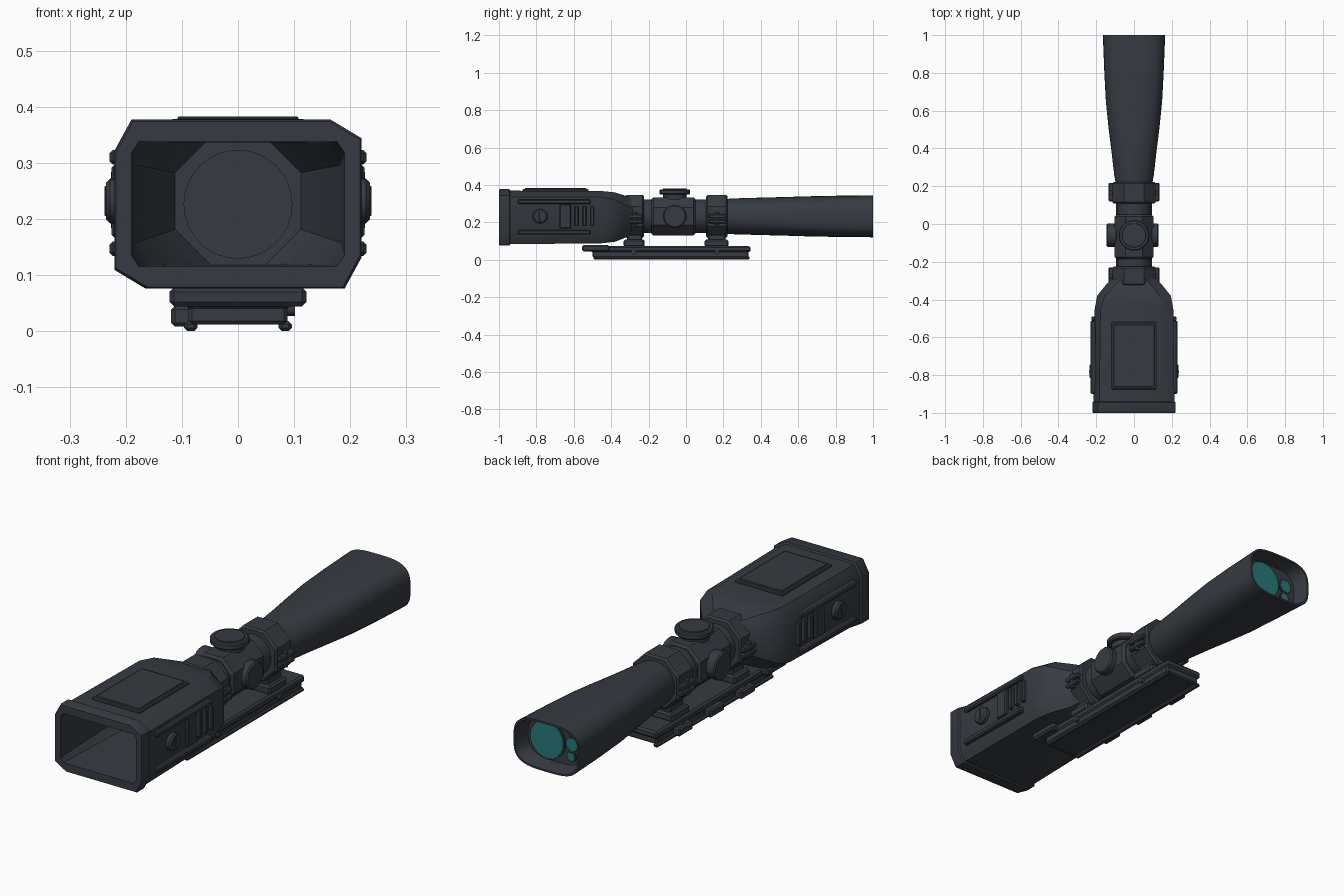
import bpy, bmesh, math
from mathutils import Matrix, Vector

if "Cube" in bpy.data.objects:
    bpy.data.objects.remove(bpy.data.objects["Cube"])


def material(name, color):
    m = bpy.data.materials.new(name)
    m.use_nodes = True
    m.diffuse_color = color
    m.node_tree.nodes["Principled BSDF"].inputs["Base Color"].default_value = color
    return m


GREY = material("dark_grey", (0.037, 0.044, 0.054, 1))
TEAL = material("teal_glass", (0.02, 0.19, 0.19, 1))
AXIS = 0.232


def finish(bm, name, mat=GREY, smooth=False):
    bmesh.ops.recalc_face_normals(bm, faces=bm.faces)
    me = bpy.data.meshes.new(name)
    bm.to_mesh(me)
    bm.free()
    me.materials.append(mat)
    ob = bpy.data.objects.new(name, me)
    bpy.context.collection.objects.link(ob)
    if smooth:
        bpy.ops.object.select_all(action='DESELECT')
        ob.select_set(True)
        bpy.context.view_layer.objects.active = ob
        bpy.ops.object.shade_smooth_by_angle(angle=math.radians(32))
    return ob


def box(name, x, y, z, bevel=0.006):
    """Bevelled box from (min, max) pairs."""
    bm = bmesh.new()
    bmesh.ops.create_cube(bm, size=1)
    for v in bm.verts:
        v.co = Vector([(a + b) / 2 + c * (b - a) for (a, b), c in zip((x, y, z), v.co)])
    if bevel:
        bmesh.ops.bevel(bm, geom=bm.edges[:], offset=bevel, segments=1, affect='EDGES')
    return finish(bm, name)


def disc(name, axis, center, r, depth, mat=GREY, bevel=0.0, sides=32):
    """Cylinder along the given axis, with chamfered rims."""
    bm = bmesh.new()
    rot = Vector((0, 0, 1)).rotation_difference(Vector(axis)).to_matrix().to_4x4()
    bmesh.ops.create_cone(bm, cap_ends=True, segments=sides, radius1=r, radius2=r,
                          depth=depth, matrix=Matrix.Translation(center) @ rot)
    if bevel:
        rims = [e for e in bm.edges if any(len(f.verts) > 4 for f in e.link_faces)]
        bmesh.ops.bevel(bm, geom=rims, offset=bevel, segments=1, affect='EDGES')
    return finish(bm, name, mat, True)


def loft(name, sections, smooth=False):
    """Skin a list of equal-length point rings and cap both ends."""
    bm = bmesh.new()
    rings = [[bm.verts.new(p) for p in s] for s in sections]
    for a, b in zip(rings, rings[1:]):
        for i in range(len(a)):
            j = (i + 1) % len(a)
            bm.faces.new((a[i], a[j], b[j], b[i]))
    bm.faces.new(rings[0])
    bm.faces.new(rings[-1])
    return finish(bm, name, GREY, smooth)


def octagon(y, w, z0, z1, steep, flat):
    """Eight-sided section; opposite corners share the same cut."""
    (sx, sz), (fx, fz) = steep, flat
    return [(x, y, z) for x, z in (
        (-w + sx, z1), (w - fx, z1), (w, z1 - fz), (w, z0 + sz),
        (w - sx, z0), (-w + fx, z0), (-w, z0 + fz), (-w, z1 - sz))]


def regular(y, r, zc=AXIS):
    c = r * 0.55
    return octagon(y, r, zc - r, zc + r, (c, c), (c, c))


def rounded(y, w, h, power, n=48):
    """Superellipse section around the optical axis."""
    pts = []
    for i in range(n):
        a = 2 * math.pi * i / n
        c, s = math.cos(a), math.sin(a)
        pts.append((w * math.copysign(abs(c) ** (2 / power), c), y,
                    AXIS + h * math.copysign(abs(s) ** (2 / power), s)))
    return pts


# Hollow front housing: outside skin, lip, then the funnel inside
S, F = (0.03, 0.055), (0.055, 0.033)
loft("housing", [
    regular(-0.26, 0.1),
    octagon(-0.285, 0.115, 0.14, 0.328, (0.05, 0.055), (0.055, 0.05)),
    octagon(-0.33, 0.155, 0.115, 0.344, (0.05, 0.06), (0.06, 0.05)),
    octagon(-0.38, 0.195, 0.096, 0.36, (0.04, 0.06), (0.06, 0.04)),
    octagon(-0.45, 0.208, 0.088, 0.367, S, F),
    octagon(-0.94, 0.214, 0.083, 0.369, S, F),
    octagon(-0.945, 0.22, 0.076, 0.377, S, F),
    octagon(-0.995, 0.22, 0.076, 0.377, S, F),
    octagon(-1.0, 0.217, 0.079, 0.374, S, F),
    octagon(-1.0, 0.19, 0.115, 0.338, (0.014, 0.02), (0.014, 0.02)),
    octagon(-0.5, 0.182, 0.118, 0.336, (0.03, 0.04), (0.03, 0.04)),
    regular(-0.34, 0.112)], True)
disc("eyepiece_end", (0, 1, 0), (0, -0.345, 0.226), 0.097, 0.02)
box("top_plate", (-0.12, 0.12), (-0.875, -0.52), (0.36, 0.378), 0.004)
box("top_plate_inset", (-0.108, 0.108), (-0.862, -0.533), (0.37, 0.383), 0.003)

# Side trim on the housing
for side, s in (("left", 1), ("right", -1)):
    def out(a, b):
        return tuple(sorted((s * a, s * b)))
    for part, z in (("upper", 0.31), ("lower", 0.147)):
        box(f"{side}_{part}_trim", out(0.2, 0.229), (-0.9, -0.51), (z - 0.013, z + 0.013))
    box(f"{side}_panel", out(0.2, 0.225), (-0.675, -0.615), (0.167, 0.296), 0.004)
    for i in range(3):
        y = -0.585 + i * 0.042
        box(f"{side}_slat_{i}", out(0.2, 0.226), (y - 0.01, y + 0.01), (0.18, 0.288), 0.004)
    disc(f"{side}_button", (1, 0, 0), (s * 0.216, -0.78, AXIS), 0.04, 0.038, bevel=0.007)
    box(f"{side}_button_bar", out(0.23, 0.238), (-0.786, -0.774), (0.205, 0.259), 0.002)

# Main tube and turret block
disc("main_tube", (0, 1, 0), (0, -0.02, AXIS), 0.09, 0.56)
loft("turret_block", [regular(-0.185, 0.092), regular(-0.175, 0.102),
                      regular(0.04, 0.102), regular(0.05, 0.092)])
disc("turret_base", (0, 0, 1), (0, -0.06, 0.338), 0.062, 0.03)
disc("turret_cap", (0, 0, 1), (0, -0.06, 0.362), 0.081, 0.028, bevel=0.005)
disc("turret_cap_top", (0, 0, 1), (0, -0.06, 0.376), 0.064, 0.008, bevel=0.002)
for name, x0, x1 in (("left_knob", 0.09, 0.13), ("right_knob", -0.145, -0.09)):
    disc(name, (1, 0, 0), ((x0 + x1) / 2, -0.06, AXIS), 0.062, x1 - x0, bevel=0.006)

# Clamp rings with ears and feet
for name, y0, y1 in (("front", -0.325, -0.225), ("rear", 0.108, 0.222)):
    loft(f"{name}_ring", [regular(y0, 0.107), regular(y0 + 0.008, 0.115),
                          regular(y1 - 0.008, 0.115), regular(y1, 0.107)])
    for side, s in (("left", 1), ("right", -1)):
        x = tuple(sorted((s * 0.09, s * 0.135)))
        box(f"{name}_{side}_upper_ear", x, (y0 + 0.012, y1 - 0.005), (0.222, 0.245), 0.005)
        box(f"{name}_{side}_lower_ear", x, (y0 + 0.012, y1 - 0.005), (0.193, 0.216), 0.005)
        disc(f"{name}_{side}_bolt", (0, 0, 1), (s * 0.12, (y0 + y1) / 2, 0.22), 0.012, 0.07, sides=12)
    box(f"{name}_foot", (-0.07, 0.07), (y0 + 0.01, y1 - 0.01), (0.065, 0.135), 0.005)
    box(f"{name}_foot_base", (-0.09, 0.09), (y0 - 0.008, y1 + 0.004), (0.068, 0.108), 0.008)

# Mounting rail with its clamps
box("rail_top", (-0.095, 0.095), (-0.51, 0.345), (0.04, 0.073), 0.008)
box("rail_bottom", (-0.088, 0.088), (-0.5, 0.335), (0.012, 0.046), 0.006)
box("rail_front_block", (-0.122, 0.122), (-0.555, -0.41), (0.044, 0.078), 0.008)
for side, s in (("left", 1), ("right", -1)):
    x = tuple(sorted((s * 0.072, s * 0.096)))
    box(f"rail_{side}_edge", x, (-0.495, 0.34), (0.0, 0.018), 0.006)
    for i, y in enumerate((-0.28, 0.165)):
        disc(f"rail_{side}_screw_{i}", (1, 0, 0), (s * 0.094, y, 0.04), 0.013, 0.016, sides=12)
for i, y in enumerate((-0.28, -0.06, 0.165)):
    box(f"rail_clamp_{i}", (-0.119, -0.08), (y - 0.05, y + 0.05), (0.008, 0.046), 0.007)

# Flared rear bell with a recessed end
loft("rear_bell", [
    rounded(0.2, 0.094, 0.092, 2), rounded(0.26, 0.105, 0.096, 2.1),
    rounded(0.4, 0.121, 0.1, 2.3), rounded(0.52, 0.136, 0.103, 2.6),
    rounded(0.65, 0.149, 0.107, 2.9), rounded(0.8, 0.157, 0.11, 3.1),
    rounded(1.0, 0.165, 0.112, 3.3), rounded(1.0, 0.157, 0.104, 3.3),
    rounded(0.93, 0.14, 0.092, 3)], True)

# Lenses set into the recess
for name, x, z, r in (("main", 0.04, AXIS, 0.082), ("upper_small", -0.085, 0.243, 0.028),
                      ("lower_small", -0.08, 0.186, 0.018)):
    disc(f"{name}_lens_rim", (0, 1, 0), (x, 0.931, z), r + 0.006, 0.008)
    disc(f"{name}_lens", (0, 1, 0), (x, 0.934, z), r, 0.009, TEAL)
